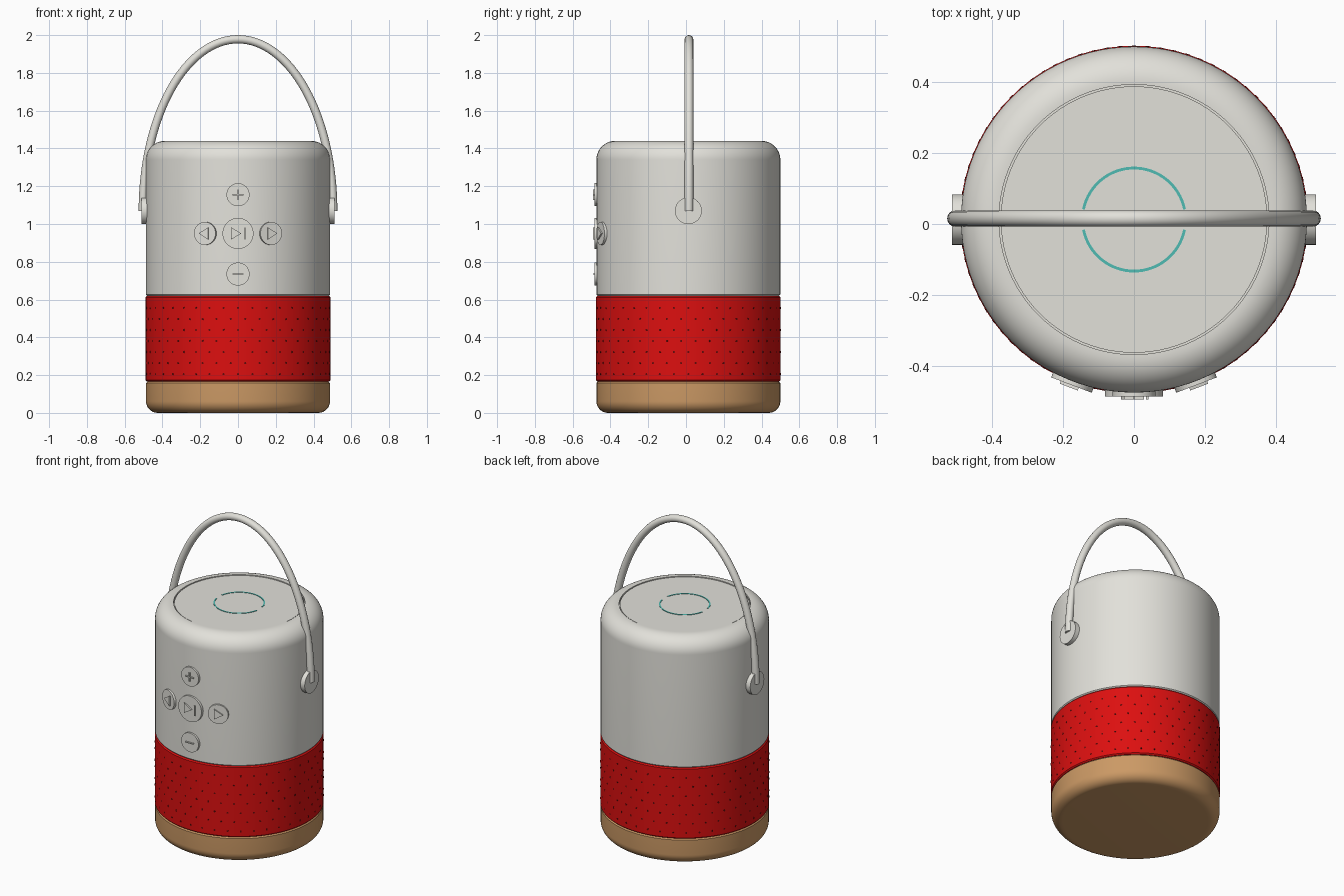
import bpy, bmesh, math
from mathutils import Matrix, Vector

if "Cube" in bpy.data.objects:
    bpy.data.objects.remove(bpy.data.objects["Cube"])

CY = 0.0125   # y of the body axis
R = 0.487     # body radius


def material(name, rgb):
    m = bpy.data.materials.new(name)
    m.diffuse_color = (*rgb, 1)
    m.use_nodes = True
    m.node_tree.nodes["Principled BSDF"].inputs["Base Color"].default_value = m.diffuse_color
    return m


GREY = material("warm light grey", (0.76, 0.75, 0.70))
RED = material("red fabric", (0.72, 0.005, 0.005))
DARK = material("dark red hole", (0.12, 0.003, 0.003))
WOOD = material("tan wood", (0.60, 0.32, 0.13))
TEAL = material("teal light", (0.08, 0.50, 0.45))


def finish(name, bm, mat, angle=35):
    bmesh.ops.recalc_face_normals(bm, faces=bm.faces)
    me = bpy.data.meshes.new(name)
    bm.to_mesh(me)
    bm.free()
    ob = bpy.data.objects.new(name, me)
    bpy.context.collection.objects.link(ob)
    me.materials.append(mat)
    bpy.context.view_layer.objects.active = ob
    ob.select_set(True)
    bpy.ops.object.shade_smooth_by_angle(angle=math.radians(angle))
    ob.select_set(False)
    return ob


def arc(cr, cz, rad, a0, a1, n=10):
    return [(cr + rad * math.cos(math.radians(a0 + (a1 - a0) * i / n)),
             cz + rad * math.sin(math.radians(a0 + (a1 - a0) * i / n))) for i in range(n + 1)]


def lathe(name, profile, mat, n=96):
    """Spin an (r, z) profile round the body axis."""
    bm = bmesh.new()
    vs = [bm.verts.new((r, CY, z)) for r, z in profile]
    es = [bm.edges.new(p) for p in zip(vs, vs[1:])]
    bmesh.ops.spin(bm, geom=vs + es, cent=(0, CY, 0), axis=(0, 0, 1),
                   angle=2 * math.pi, steps=n)
    bmesh.ops.remove_doubles(bm, verts=bm.verts, dist=1e-5)
    return finish(name, bm, mat)


def prism(bm, pts, d0, d1, frame):
    """Extrude a flat outline from depth d0 to d1 in a local frame."""
    lo = [bm.verts.new(frame @ Vector((x, y, d0))) for x, y in pts]
    hi = [bm.verts.new(frame @ Vector((x, y, d1))) for x, y in pts]
    bm.faces.new(lo[::-1])
    bm.faces.new(hi)
    for i in range(len(pts)):
        j = (i + 1) % len(pts)
        bm.faces.new((lo[i], lo[j], hi[j], hi[i]))


def circle(r, n):
    return [(r * math.cos(2 * math.pi * i / n), r * math.sin(2 * math.pi * i / n)) for i in range(n)]


def rect(x0, x1, y0, y1):
    return [(x0, y0), (x1, y0), (x1, y1), (x0, y1)]


def side_frame(angle, z):
    """Local x = sideways, y = up, z = outwards; angle 0 is the front."""
    return (Matrix.Translation((0, CY, z)) @ Matrix.Rotation(angle, 4, 'Z')
            @ Matrix.Rotation(math.pi / 2, 4, 'X'))


# Main bodies
lathe("wood_base", [(0, 0), (0.42, 0)] + arc(0.425, 0.062, 0.062, -80, 0)
      + [(R, 0.158), (0.48, 0.165), (0, 0.165)], WOOD)
lathe("fabric_band", [(0, 0.166), (0.482, 0.166), (R + 0.002, 0.173),
                      (R + 0.002, 0.612), (0.482, 0.619), (0, 0.619)], RED)
lathe("upper_shell", [(0, 0.62), (0.481, 0.62), (R, 0.626)] + arc(R - 0.1, 1.34, 0.1, 0, 90, 14)
      + [(0.380, 1.440), (0.380, 1.425), (0, 1.425)], GREY)
lathe("top_panel", [(0, 1.42), (0.375, 1.42), (0.375, 1.437), (0, 1.437)], GREY)

# Perforations in the fabric band
bm = bmesh.new()
for row in range(7):
    for k in range(40):
        f = side_frame(2 * math.pi * (k + 0.5 * (row % 2)) / 40, 0.205 + 0.0585 * row)
        prism(bm, circle(0.006, 6), R - 0.003, R + 0.0028, f)
finish("fabric_holes", bm, DARK)

# Light ring in two arcs on the top panel
bm = bmesh.new()
for start in (0, math.pi):
    a = [start + 0.2 + (math.pi - 0.4) * i / 32 for i in range(33)]
    pts = ([(0.149 * math.cos(t), 0.149 * math.sin(t)) for t in a]
           + [(0.141 * math.cos(t), 0.141 * math.sin(t)) for t in reversed(a)])
    prism(bm, pts, 1.434, 1.4395, Matrix.Translation((0, CY, 0)))
finish("light_ring", bm, TEAL)

# Control buttons with raised icons
TRI = [(-0.022, -0.032), (0.032, 0), (-0.022, 0.032)]
SMALL_TRI = [(-0.036, -0.032), (0.018, 0), (-0.036, 0.032)]
S = 0.003
PLUS = [(-0.028, -S), (-S, -S), (-S, -0.028), (S, -0.028), (S, -S), (0.028, -S),
        (0.028, S), (S, S), (S, 0.028), (-S, 0.028), (-S, S), (-0.028, S)]
SIDE = math.radians(20.7)
buttons = [
    ("volume_up_button", 0, 1.155, 0.061, [PLUS]),
    ("volume_down_button", 0, 0.735, 0.061, [rect(-0.028, 0.028, -S, S)]),
    ("play_button", 0, 0.95, 0.082, [SMALL_TRI, rect(0.034, 0.041, -0.032, 0.032)]),
    ("next_button", SIDE, 0.95, 0.061, [TRI]),
    ("previous_button", -SIDE, 0.95, 0.061, [[(-x, y) for x, y in reversed(TRI)]]),
]
for name, ang, z, rad, icons in buttons:
    f = side_frame(ang, z)
    bm = bmesh.new()
    prism(bm, circle(rad, 40), 0.46, 0.498, f)
    for pts in icons:
        prism(bm, pts, 0.49, 0.506, f)
    finish(name, bm, GREY)

# Handle pivots on both sides
for name, ang in (("right_pivot", math.pi / 2), ("left_pivot", -math.pi / 2)):
    bm = bmesh.new()
    prism(bm, circle(0.071, 40), 0.46, 0.512, side_frame(ang, 1.07))
    finish(name, bm, GREY)

# Arched carrying handle: round section swept along a half ellipse
bm = bmesh.new()
N, M = 64, 16
rings = []
for i in range(N + 1):
    t = math.pi * i / N
    p = Vector((0.504 * math.cos(t), CY + 0.003, 1.07 + 0.908 * math.sin(t)))
    out = Vector((0.908 * math.cos(t), 0, 0.504 * math.sin(t))).normalized()
    rings.append([bm.verts.new(p + out * 0.022 * c + Vector((0, 0.023 * s, 0)))
                  for c, s in circle(1, M)])
for a, b in zip(rings, rings[1:]):
    for j in range(M):
        bm.faces.new((a[j], a[(j + 1) % M], b[(j + 1) % M], b[j]))
bm.faces.new(rings[0])
bm.faces.new(rings[-1])
finish("carry_handle", bm, GREY)
